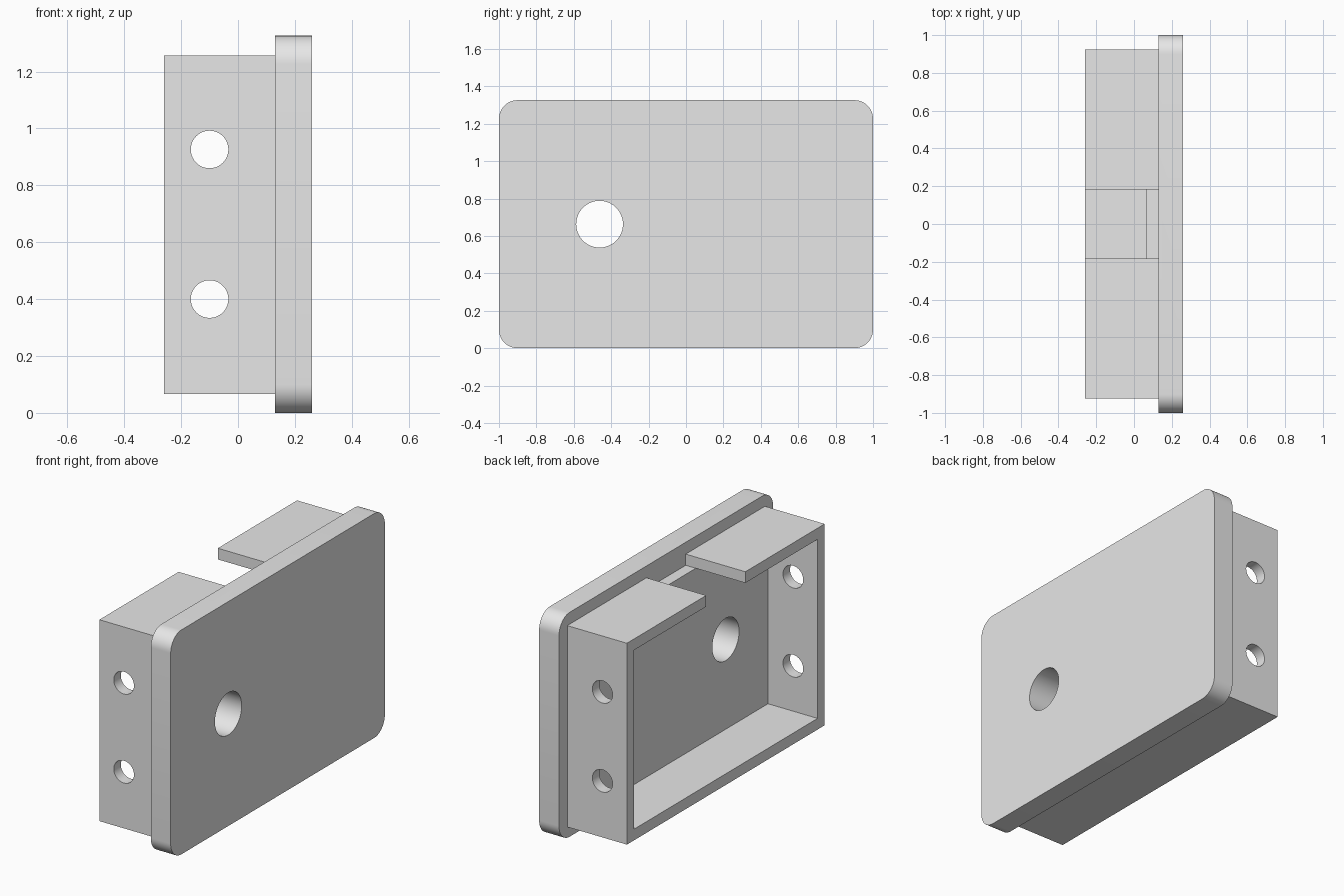
import bpy
from math import pi

default = bpy.data.objects.get("Cube")
if default:
    bpy.data.objects.remove(default, do_unlink=True)

grey = bpy.data.materials.new("plain_grey")
grey.use_nodes = True
colour = (0.8, 0.8, 0.8, 1)
grey.diffuse_color = colour
grey.node_tree.nodes["Principled BSDF"].inputs["Base Color"].default_value = colour

WALL = 0.066
FACE_BACK, FACE_FRONT, RIM = 0.13, 0.26, -0.26
HEIGHT, MID = 1.326, 0.663
SIDE, LOW, HIGH = 0.923, 0.066, 1.256   # outer limits of the rear box


def block(name, low, high):
    """Box between two opposite corners."""
    bpy.ops.mesh.primitive_cube_add(size=1, location=[(a + b) / 2 for a, b in zip(low, high)])
    ob = bpy.context.object
    ob.name = name
    ob.scale = [b - a for a, b in zip(low, high)]
    bpy.ops.object.transform_apply(location=True, rotation=False, scale=True)
    ob.data.materials.append(grey)
    return ob


def rod(name, radius, length, location, rotation):
    """Round cutter for a hole."""
    bpy.ops.mesh.primitive_cylinder_add(vertices=64, radius=radius, depth=length,
                                        location=location, rotation=rotation)
    ob = bpy.context.object
    ob.name = name
    ob.data.materials.append(grey)
    return ob


def apply(ob, mod):
    bpy.context.view_layer.objects.active = ob
    bpy.ops.object.modifier_apply(modifier=mod.name)


def combine(ob, tool, operation):
    """Apply a boolean and discard its tool."""
    mod = ob.modifiers.new("boolean", "BOOLEAN")
    mod.operation, mod.solver, mod.object = operation, "EXACT", tool
    apply(ob, mod)
    bpy.data.objects.remove(tool, do_unlink=True)


# Face plate, with only the four edges along x rounded
housing = block("housing", (FACE_BACK, -1, 0), (FACE_FRONT, 1, HEIGHT))
weights = housing.data.attributes.new("bevel_weight_edge", "FLOAT", "EDGE")
for edge in housing.data.edges:
    a, b = (housing.data.vertices[i].co for i in edge.vertices)
    weights.data[edge.index].value = 1 if abs(a.x - b.x) > 0.01 else 0
bevel = housing.modifiers.new("corners", "BEVEL")
bevel.limit_method, bevel.width, bevel.segments = "WEIGHT", 0.1, 12
apply(housing, bevel)

# Rear box, hollowed from behind
combine(housing, block("rear_box", (RIM, -SIDE, LOW), (0.2, SIDE, HIGH)), "UNION")
combine(housing, block("cavity", (RIM - 0.1, -SIDE + WALL, LOW + WALL),
                       (FACE_BACK - WALL, SIDE - WALL, HIGH - WALL)), "DIFFERENCE")

# Gap in the top wall
combine(housing, block("top_gap", (RIM - 0.1, -0.183, HIGH - WALL),
                       (FACE_BACK, 0.183, HIGH + 0.2)), "DIFFERENCE")

# Hole through the face, and two holes through both end walls
combine(housing, rod("face_hole", 0.125, 0.5, (0.2, -0.462, MID), (0, pi / 2, 0)), "DIFFERENCE")
for z in (MID - 0.263, MID + 0.263):
    combine(housing, rod("end_hole", 0.066, 3, (-0.1, 0, z), (pi / 2, 0, 0)), "DIFFERENCE")

# Smooth the curves and keep the edges crisp
bpy.ops.object.select_all(action="DESELECT")
housing.select_set(True)
bpy.context.view_layer.objects.active = housing
bpy.ops.object.shade_smooth_by_angle(angle=pi / 6)
